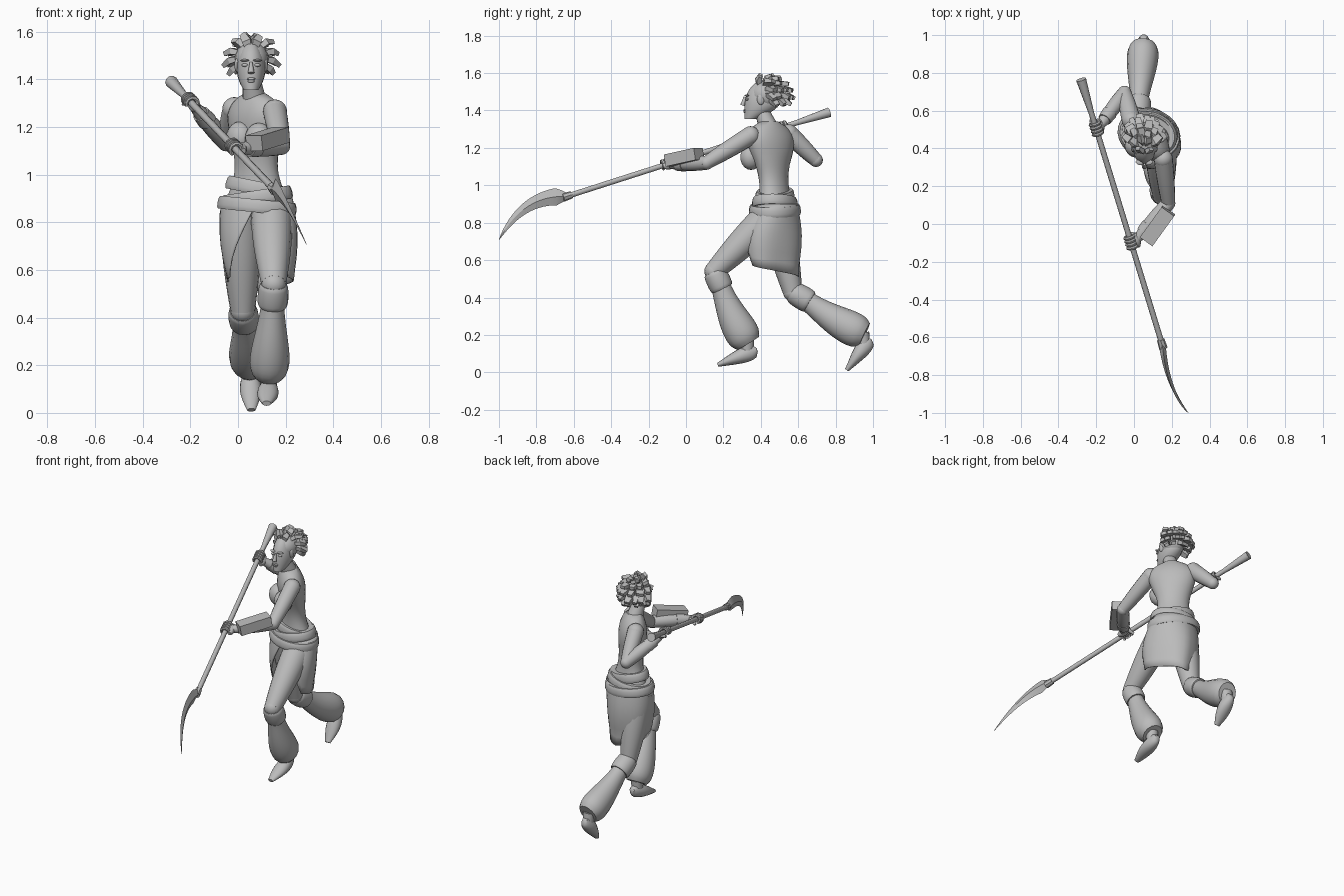
import bpy, bmesh, math, random
from math import sin, cos, pi, tau, radians
from mathutils import Vector, Matrix

random.seed(4)
cube = bpy.data.objects.get("Cube")
if cube:
    bpy.data.objects.remove(cube)

GREY = (.5, .5, .5, 1)
clay = bpy.data.materials.new("plain_grey")
clay.use_nodes = True
clay.diffuse_color = GREY
clay.node_tree.nodes["Principled BSDF"].inputs["Base Color"].default_value = GREY
X_AXIS, Y_AXIS, Z_AXIS = (Vector(row) for row in Matrix.Identity(3))


def finish(name, mesh_data, crease=40):
    """Turn a bmesh into a shaded object."""
    bmesh.ops.recalc_face_normals(mesh_data, faces=mesh_data.faces)
    mesh = bpy.data.meshes.new(name)
    mesh_data.to_mesh(mesh)
    mesh_data.free()
    mesh.materials.append(clay)
    part = bpy.data.objects.new(name, mesh)
    bpy.context.collection.objects.link(part)
    bpy.ops.object.select_all(action='DESELECT')
    part.select_set(True)
    bpy.context.view_layer.objects.active = part
    bpy.ops.object.shade_smooth_by_angle(angle=radians(crease))
    return part


def sweep(name, rule, steps=12, sides=16, ref=X_AXIS, axis=None, twist=None, turn=0, crease=40):
    """Skin the rings given by rule(t) -> (centre, width, depth), square to the path or to axis."""
    mesh_data = bmesh.new()
    rings = [rule(i / steps) for i in range(steps + 1)]
    loops = []
    for i, (centre, width, depth) in enumerate(rings):
        tangent = axis or (rings[min(i + 1, steps)][0] - rings[max(i - 1, 0)][0]).normalized()
        side = Matrix.Rotation(radians(twist(i / steps)), 3, 'Z') @ ref if twist else ref
        across = (side - tangent * side.dot(tangent)).normalized()
        along = tangent.cross(across)
        angles = [tau * k / sides + turn for k in range(sides)]
        loops.append([mesh_data.verts.new(centre + across * width * cos(a) + along * depth * sin(a))
                      for a in angles])
    for low, high in zip(loops, loops[1:]):
        for k in range(sides):
            n = (k + 1) % sides
            mesh_data.faces.new((low[k], low[n], high[n], high[k]))
    mesh_data.faces.new(loops[0])
    mesh_data.faces.new(loops[-1])
    return finish(name, mesh_data, crease)


def limb(name, start, end, thick, thin, swell=0, **options):
    """Tapered round limb with an optional muscle swell."""
    def rule(t):
        radius = thick + (thin - thick) * t + swell * sin(pi * t)
        return start.lerp(end, t), radius, radius
    return sweep(name, rule, **options)


def blob(name, centre, size, yaw=0):
    mesh_data = bmesh.new()
    place = Matrix.LocRotScale(Vector(centre), Matrix.Rotation(radians(yaw), 3, 'Z'), Vector(size))
    bmesh.ops.create_uvsphere(mesh_data, u_segments=16, v_segments=10, radius=1, matrix=place)
    return finish(name, mesh_data)


def ball(name, centre, radius):
    return blob(name, centre, (radius, radius, radius))


# Torso: pinched waist, twisted so the left shoulder leads
PELVIS, COLLAR = Vector((.08, .48, .88)), Vector((.07, .445, 1.34))


def torso_ring(t):
    wave = cos(tau * (t - .83))
    slope = max(0, (t - .78) / .22)
    width = (.124 + .026 * wave) * math.sqrt(1 - .85 * slope ** 2)
    return PELVIS.lerp(COLLAR, t), width, (.082 + .012 * wave) * (1 - .5 * t ** 6)


sweep("torso", torso_ring, steps=22, sides=24, axis=Z_AXIS, twist=lambda t: -15 - 33 * min(1, t * 1.6))
blob("left_breast", (.088, .348, 1.15), (.062, .056, .068), -35)
blob("right_breast", (.008, .41, 1.155), (.062, .056, .068), -50)
HEAD = Vector((.055, .4, 1.46))
limb("neck", COLLAR - Z_AXIS * .04, HEAD - Z_AXIS * .05, .052, .037)


# Head: egg outline with a flat face and tucked crown
def head_ring(t):
    egg = sin(pi * (.12 + .82 * t))
    depth = .095 * egg
    return Vector((HEAD.x, .312 + depth + .07 * t ** 4, 1.355 + .2 * t)), .061 * egg ** .7, depth


def on_face(side, height, back=0):
    return HEAD + Vector((side, back - .084, height))


sweep("head", head_ring, steps=16, sides=20, axis=Z_AXIS)
sweep("nose", lambda t: (on_face(0, .012 - .045 * t, -.014 * t), .006 + .008 * t, .008 + .004 * t), steps=4)
blob("upper_lip", on_face(0, -.058), (.018, .01, .006))
blob("lower_lip", on_face(0, -.068), (.015, .01, .006))
for side, label in ((1, "left"), (-1, "right")):
    blob(label + "_eye", on_face(side * .026, 0, .01), (.014, .009, .007))
    blob(label + "_brow", on_face(side * .027, .02, .009), (.02, .012, .005), side * 20)
    blob(label + "_ear", HEAD + X_AXIS * side * .06, (.01, .02, .03))

# Hair: scalp cap with rows of broad, blunt, swept-back locks
CAP = Vector((.057, .435, 1.485))
blob("hair_cap", CAP, (.072, .092, .075))
for row, count in enumerate((4, 8, 9, 8, 6)):
    tilt = radians(14 + 25 * row)
    spread = pi if row < 2 else radians(120 - row * 5)  # lower rows leave the face clear
    for i in range(count):
        heading = pi / 2 - spread + 2 * spread * (i + .5) / count + random.uniform(-.15, .15)
        out = Vector((sin(tilt) * cos(heading), sin(tilt) * sin(heading), cos(tilt)))
        root = CAP + out * .055 + Y_AXIS * out.y * .02
        swept = (out + Y_AXIS * .55 - Z_AXIS * .15).normalized()
        hang = (swept + Y_AXIS * .3 - Z_AXIS * .55).normalized()
        length, width = random.uniform(.025, .045), random.uniform(.024, .034)

        def lock_ring(t):
            centre = root + swept * .036 * min(1, t * 2) + hang * length * max(0, t * 2 - 1)
            bulge = sin(pi * (.25 + t / 2))
            return centre, width * bulge, .019 * bulge

        sweep(f"hair_lock_{row}_{i}", lock_ring, steps=2, sides=4, turn=pi / 4, crease=20,
              ref=Vector((-out.y + .01, out.x, .02)))

# Staff with a flared butt, and a curved blade
BUTT, SOCKET = Vector((-.28, .765, 1.39)), Vector((.15, -.64, .94))
TIP, BEND = Vector((.287, -1, .708)), Vector((.175, -.87, .95))
AXIS = (SOCKET - BUTT).normalized()


def staff_ring(t):
    radius = .015 + .012 * max(0, 1 - t * 8)
    return BUTT.lerp(SOCKET, t), radius, radius


def blade_ring(t):
    centre = SOCKET.lerp(BEND, t).lerp(BEND.lerp(TIP, t), t)
    return centre, .001 + .017 * (1 - t), .001 + .05 * (1 - t) ** .8 * min(1, .4 + 5 * t)


sweep("staff", staff_ring, steps=24, sides=10)
limb("blade_collar", SOCKET - AXIS * .03, SOCKET + AXIS * .02, .02, .023, steps=1, sides=8)
sweep("curved_blade", blade_ring, steps=16, sides=4, crease=25)


def grip(label, fraction, wrist_way):
    """Hand wrapped about the staff; returns the palm, which lies towards the wrist."""
    centre = BUTT.lerp(SOCKET, fraction)
    toward = (wrist_way - AXIS * wrist_way.dot(AXIS)).normalized()
    across = AXIS.cross(toward)
    for finger in range(4):
        base = centre + AXIS * (finger - 1.5) * .019

        def finger_ring(t):
            curl = radians(270 * t - 20)
            radius = .011 - .003 * t
            return base + (toward * cos(curl) + across * sin(curl)) * .025, radius, radius

        sweep(f"{label}_finger_{finger + 1}", finger_ring, steps=8, sides=7, ref=AXIS)
    palm = centre + toward * .03
    limb(label + "_palm", palm - AXIS * .04, palm + AXIS * .04, .012, .012, .013, ref=toward, sides=10)
    limb(label + "_thumb", palm - AXIS * .03, centre - across * .03 - AXIS * .045, .013, .008, ref=across)
    return palm


# Arms: left reaching forward, right drawn back
ARMS = (("left", Vector((.155, .345, 1.265)), Vector((.182, .11, 1.12)), .612, Z_AXIS),
        ("right", Vector((-.015, .55, 1.275)), Vector((-.05, .695, 1.135)), .185, X_AXIS))
for label, shoulder, elbow, fraction, ref in ARMS:
    palm = grip(label + "_hand", fraction, elbow - BUTT.lerp(SOCKET, fraction))
    ball(label + "_shoulder", shoulder, .051)
    limb(label + "_upper_arm", shoulder, elbow, .05, .036, .003, ref=ref)
    ball(label + "_elbow", elbow, .037)
    limb(label + "_forearm", elbow, palm, .037, .022, .009, ref=ref)
    limb(label + "_wrist_band", elbow.lerp(palm, .6), elbow.lerp(palm, .8), .041, .036, steps=1, ref=ref)

# Block strapped on the left forearm
BLOCK, LENGTHWISE = Vector((.125, -.01, 1.15)), Vector((.13, .18, .04)).normalized()
sweep("forearm_block", lambda t: (BLOCK + LENGTHWISE * (t - .5) * .2, .058, .046), steps=1, sides=4,
      ref=LENGTHWISE.cross(Z_AXIS), turn=pi / 4, crease=20)


# Legs: thigh, knee cuff, bell-shaped legging and pointed foot
def leg(label, hip, knee, ankle, heel, toe):
    ball(label + "_hip", hip, .085)
    limb(label + "_thigh", hip, knee, .088, .052, .008)
    ball(label + "_knee", knee, .052)

    def cuff_ring(t):
        radius = .054 + .009 * sin(pi * t) ** .4 + .003 * t
        return knee.lerp(ankle, .25 * t), radius, radius

    def legging_ring(t):
        radius = (.05 + .04 * sin(2 * t ** 1.5)) * (1 - .25 * t ** 14)
        sag = (knee - ankle).cross(X_AXIS).normalized() * .012 * sin(pi * t)
        return knee.lerp(ankle, .17 + .87 * t) - sag, radius * .94, radius * 1.03

    def foot_ring(t):
        return heel.lerp(toe, t), .018 + .027 * sin(pi * t ** .9), .011 + .032 * sin(pi * math.sqrt(t))

    sweep(label + "_knee_cuff", cuff_ring)
    sweep(label + "_legging", legging_ring, steps=18)
    limb(label + "_ankle", ankle, heel.lerp(toe, .25), .04, .033)
    sweep(label + "_foot", foot_ring, steps=14)


leg("left", Vector((.14, .45, .84)), Vector((.15, .15, .54)), Vector((.13, .325, .17)),
    Vector((.13, .38, .12)), Vector((.12, .17, .04)))
leg("right", Vector((.01, .48, .84)), Vector((.02, .57, .43)), Vector((.05, .94, .21)),
    Vector((.05, .985, .18)), Vector((.056, .86, .012)))

# Waist sash: flat overlapping bands tilted alternately
for i, lean in enumerate((.2, -.15, .1)):
    middle = Vector((.08, .475, .945 - .038 * i))
    half = Vector((lean, 0, 1)) * .027

    def band_ring(t):
        spread = .017 * (i - t) + .006 * sin(pi * t) ** .5
        return middle + half * (1 - 2 * t), .126 + spread + .022 * t, .094 + spread + .022 * t

    sweep(f"waist_band_{i + 1}", band_ring, steps=6, sides=24, twist=lambda t: -15)

# Wrap skirt: hem lifts to an open arch, drops behind, and is pulled forward by the left thigh
COLUMNS, ROWS, TOP = 40, 8, .9
mesh_data = bmesh.new()
grid = []
for column in range(COLUMNS):
    angle = tau * column / COLUMNS
    behind = min(angle, tau - angle) / pi
    leftward = max(0, sin(angle))
    hem = .85 - .28 * min(1, max(0, behind - .04) * 3.3) - .09 * max(0, behind - .34)
    strip = []
    for row in range(ROWS):
        z = TOP + (hem - TOP) * row / (ROWS - 1)
        drop = (TOP - z) / .4
        belly = sin(min(1, drop * 1.2) * pi)
        fold = .005 * drop * sin(angle * 5)
        pull = .085 * leftward * sin(min(1, drop * 1.7) * pi / 2) * (.4 + .6 * max(0, cos(angle / 2)))
        strip.append(mesh_data.verts.new((
            PELVIS.x + .012 * drop + (.15 + .018 * belly - .012 * drop + fold) * sin(angle),
            PELVIS.y - pull - (.115 + .02 * belly + .01 * drop + fold) * cos(angle), z)))
    grid.append(strip)
for here, there in zip(grid, grid[1:] + grid[:1]):
    for row in range(ROWS - 1):
        mesh_data.faces.new((here[row], there[row], there[row + 1], here[row + 1]))
skirt = finish("wrap_skirt", mesh_data, 30)
cloth = skirt.modifiers.new("cloth", 'SOLIDIFY')
cloth.thickness = .006
